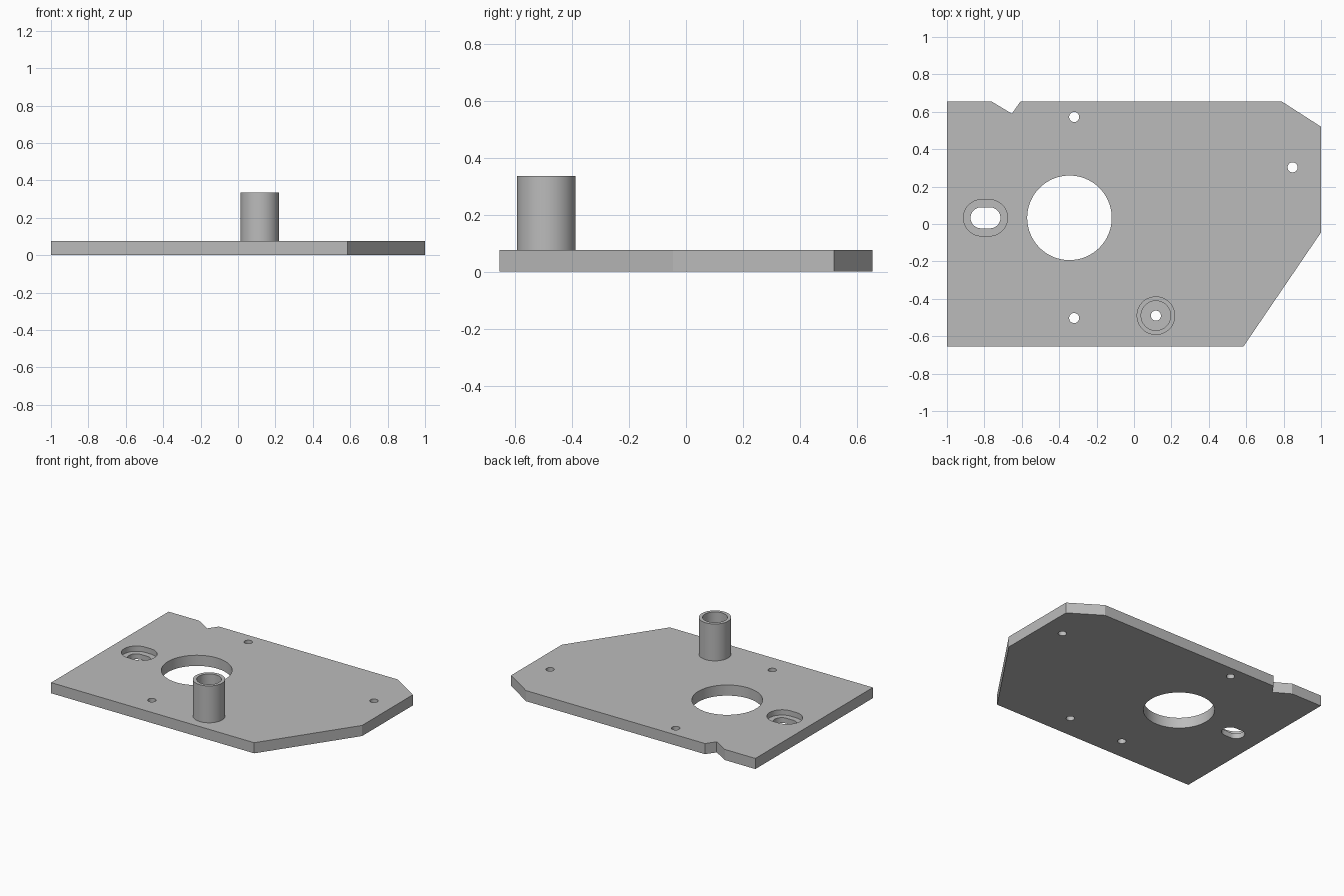
import bpy, bmesh
from math import sin, cos, pi, radians

cube = bpy.data.objects.get("Cube")
if cube:
    bpy.data.objects.remove(cube, do_unlink=True)

THICK = 0.075
BOSS_TOP = 0.335

grey = bpy.data.materials.new("plain grey")
grey.use_nodes = True
grey.diffuse_color = (0.5, 0.5, 0.5, 1)
grey.node_tree.nodes["Principled BSDF"].inputs["Base Color"].default_value = (0.5, 0.5, 0.5, 1)


def prism(name, outline, z0, z1):
    """Extrude a counter-clockwise outline from z0 to z1."""
    bm = bmesh.new()
    face = bm.faces.new([bm.verts.new((x, y, z0)) for x, y in outline])
    top = bmesh.ops.extrude_face_region(bm, geom=[face])["geom"]
    moved = [v for v in top if isinstance(v, bmesh.types.BMVert)]
    bmesh.ops.translate(bm, verts=moved, vec=(0, 0, z1 - z0))
    if face.is_valid is False or len(bm.faces) < len(outline) + 2:
        bm.faces.new([v for v in bm.verts if v not in moved])
    bmesh.ops.recalc_face_normals(bm, faces=bm.faces)
    mesh = bpy.data.meshes.new(name)
    bm.to_mesh(mesh)
    bm.free()
    mesh.materials.append(grey)
    obj = bpy.data.objects.new(name, mesh)
    bpy.context.collection.objects.link(obj)
    return obj


def slot(cx, cy, r, half=0.0, n=64):
    """Round outline, stretched along x by half on each side."""
    points = []
    for i in range(n):
        a = 2 * pi * (i + 0.5) / n
        points.append((cx + r * cos(a) + (half if cos(a) > 0 else -half), cy + r * sin(a)))
    return points


def cut(target, outline, z0, z1):
    """Subtract a prism and bake the result."""
    cutter = prism("cutter", outline, z0, z1)
    cutter.hide_render = True
    mod = target.modifiers.new("cut", 'BOOLEAN')
    mod.operation = 'DIFFERENCE'
    mod.solver = 'EXACT'
    mod.object = cutter
    bpy.context.view_layer.objects.active = target
    bpy.ops.object.modifier_apply(modifier=mod.name)
    bpy.data.objects.remove(cutter, do_unlink=True)


# Base plate with clipped corners and a notch in the back edge
plate = prism("base_plate", [
    (-1, -0.655), (0.585, -0.655), (1, -0.045), (1, 0.52), (0.79, 0.655),
    (-0.607, 0.655), (-0.653, 0.59), (-0.762, 0.655), (-1, 0.655)], 0, THICK)

# Large opening
cut(plate, slot(-0.345, 0.033, 0.226, n=96), -0.1, 0.2)

# Small through holes, the last one under the boss
boss_centre = (0.117, -0.49)
for x, y in [(-0.32, 0.572), (-0.32, -0.503), (0.848, 0.303), boss_centre]:
    cut(plate, slot(x, y, 0.027, n=32), -0.1, 0.2)

# Recessed slot
cut(plate, slot(-0.794, 0.033, 0.097, 0.021), THICK / 2, 0.2)
cut(plate, slot(-0.794, 0.033, 0.056, 0.024), -0.1, 0.2)

# Hollow round boss
boss = prism("hollow_boss", slot(*boss_centre, 0.103), THICK, BOSS_TOP)
cut(boss, slot(*boss_centre, 0.079), 0, 0.5)

# Smooth round walls, sharp rims
bpy.ops.object.select_all(action='DESELECT')
for obj in (plate, boss):
    obj.select_set(True)
bpy.context.view_layer.objects.active = plate
bpy.ops.object.shade_smooth_by_angle(angle=radians(30))
